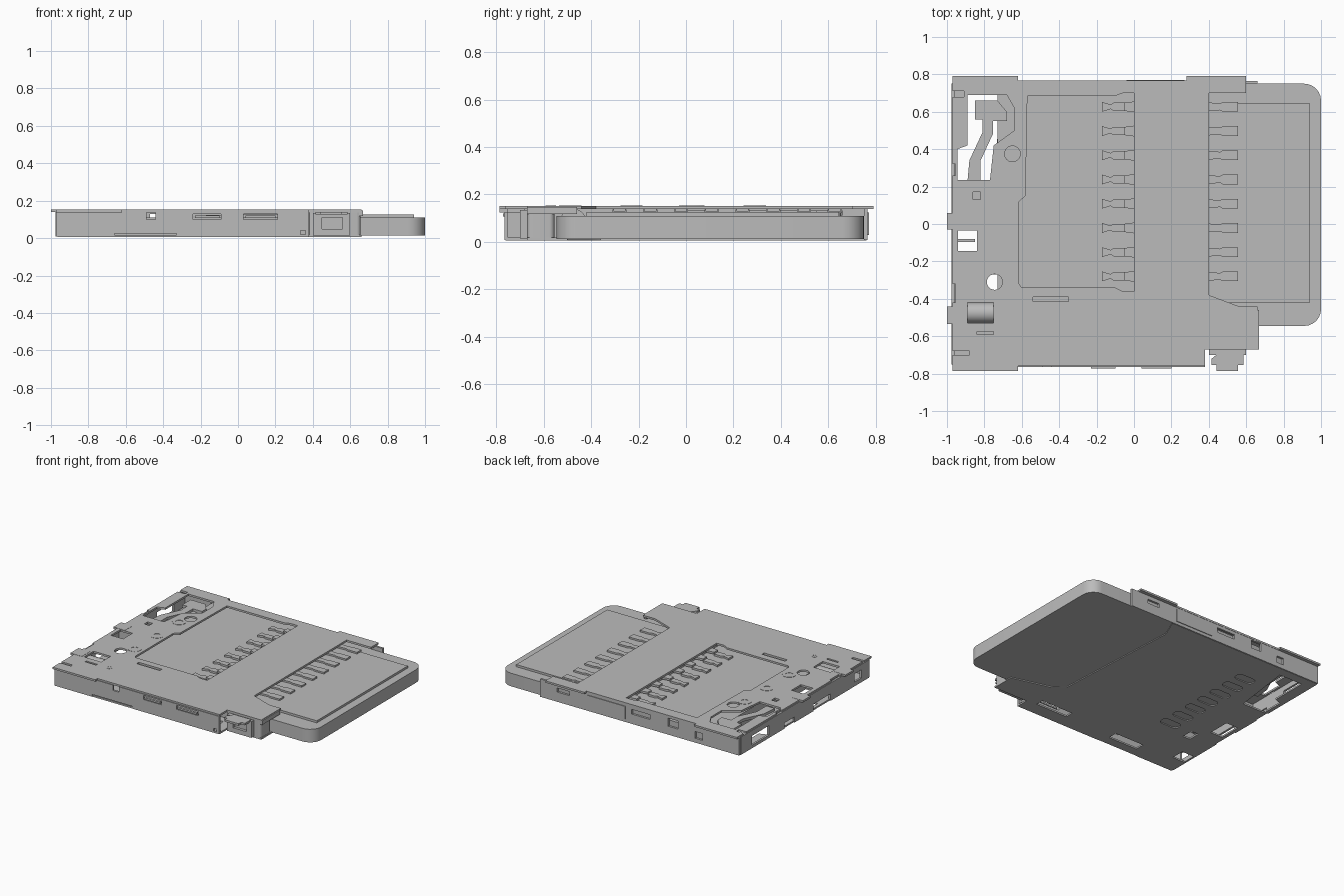
import bpy, bmesh, math
from mathutils import Vector

grey = bpy.data.materials.new("metal grey")
grey.diffuse_color = (0.5, 0.5, 0.5, 1)


def finish(name, bm):
    bmesh.ops.recalc_face_normals(bm, faces=bm.faces)
    me = bpy.data.meshes.new(name)
    bm.to_mesh(me)
    bm.free()
    me.materials.append(grey)
    ob = bpy.data.objects.new(name, me)
    bpy.context.collection.objects.link(ob)
    return ob


def add_prism(bm, pts, z0, z1):
    low = [bm.verts.new((x, y, z0)) for x, y in pts]
    high = [bm.verts.new((x, y, z1)) for x, y in pts]
    bm.faces.new(low[::-1])
    bm.faces.new(high)
    for i in range(len(pts)):
        j = (i + 1) % len(pts)
        bm.faces.new((low[i], low[j], high[j], high[i]))


def rect(x0, x1, y0, y1):
    return [(x0, y0), (x1, y0), (x1, y1), (x0, y1)]


def disc(x, y, r, n=24):
    return [(x + r * math.cos(a * math.tau / n), y + r * math.sin(a * math.tau / n)) for a in range(n)]


def rounded(x0, x1, y0, y1, r_left, r_right, n=6):
    pts = []
    corners = [(x1, y1, r_right, 0), (x0, y1, r_left, 90), (x0, y0, r_left, 180), (x1, y0, r_right, 270)]
    for x, y, r, start in corners:
        cx, cy = (x - r if x == x1 else x + r), (y - r if y == y1 else y + r)
        for i in range(n + 1):
            a = math.radians(start + 90 * i / n)
            pts.append((cx + r * math.cos(a), cy + r * math.sin(a)))
    return pts


def prisms(name, items):
    bm = bmesh.new()
    for pts, z0, z1 in items:
        add_prism(bm, pts, z0, z1)
    return finish(name, bm)


def box(name, x0, x1, y0, y1, z0, z1):
    return prisms(name, [(rect(x0, x1, y0, y1), z0, z1)])


def cut(ob, items):
    """Subtract prisms one at a time, discarding each cutter."""
    for item in items:
        tool = prisms("cutter", [item])
        tool.hide_render = True
        mod = ob.modifiers.new("cut", "BOOLEAN")
        mod.operation, mod.solver, mod.object = "DIFFERENCE", "EXACT", tool
        bpy.context.view_layer.update()
        deps = bpy.context.evaluated_depsgraph_get()
        me = bpy.data.meshes.new_from_object(ob.evaluated_get(deps))
        ob.modifiers.clear()
        if len(me.polygons):
            ob.data = me
        bpy.data.objects.remove(tool)


CONTACT_Y = [-0.28 + 0.1295 * i for i in range(8)]
lever_hole = [(-0.945, 0.235), (-0.77, 0.235), (-0.75, 0.42), (-0.64, 0.5), (-0.64, 0.62),
              (-0.68, 0.69), (-0.89, 0.69), (-0.89, 0.42), (-0.945, 0.40)]

# Roof sheet: wide flange at the rear end, stepped edge at the mouth
roof = prisms("shell_roof", [([(-0.97, -0.785), (-0.62, -0.785), (-0.62, -0.76), (0.38, -0.76), (0.38, -0.67),
                               (0.66, -0.67), (0.66, -0.44), (0.56, -0.44), (0.40, -0.38), (0.40, 0.70),
                               (0.60, 0.70), (0.60, 0.79), (0.28, 0.79), (0.28, 0.767), (-0.62, 0.767),
                               (-0.62, 0.79), (-0.97, 0.79)], 0.138, 0.152)])
window = [(-0.60, -0.34), (-0.10, -0.34), (-0.06, -0.36), (0, -0.36), (0, 0.70),
          (-0.06, 0.70), (-0.10, 0.685), (-0.57, 0.685), (-0.58, 0.15), (-0.615, 0.12), (-0.615, -0.32)]
holes = [lever_hole, window,
         rect(-0.54, -0.35, -0.415, -0.39), rect(-0.94, -0.84, -0.145, -0.035),
         rect(-0.89, -0.75, -0.53, -0.42), rect(-0.84, -0.75, -0.59, -0.575),
         rect(-0.86, -0.82, 0.13, 0.17), disc(-0.745, -0.31, 0.042), disc(-0.65, 0.375, 0.042),
         rect(-0.98, -0.91, 0.68, 0.71), rect(-0.98, -0.88, -0.70, -0.68),
         rect(-0.98, -0.955, 0.26, 0.32), rect(-0.98, -0.955, -0.42, -0.32)]
cut(roof, [(h, 0.1, 0.2) for h in holes])

# Floor sheet with contact slots and openings
floor = prisms("shell_floor", [([(-0.965, -0.76), (0.38, -0.76), (0.38, -0.67), (0.66, -0.67), (0.66, -0.5),
                                 (0.36, -0.42), (0.29, -0.36), (0.24, 0.62), (0.3, 0.76), (-0.965, 0.76)],
                                0.006, 0.018)])
floor_holes = [rounded(-0.63, -0.48, y - 0.035, y + 0.035, 0.03, 0.03) for y in CONTACT_Y[:-1]]
floor_holes += [[(-0.945, 0.235), (-0.76, 0.235), (-0.70, 0.69), (-0.89, 0.69), (-0.89, 0.42), (-0.945, 0.4)],
                rect(-0.94, -0.84, -0.2, -0.035), rect(-0.98, -0.86, -0.62, -0.52),
                rect(-0.6, -0.36, -0.69, -0.62), rect(0.04, 0.30, -0.66, -0.60), rect(-0.79, -0.73, -0.36, -0.27)]
cut(floor, [(h, -0.05, 0.03) for h in floor_holes])

# Side walls with latch slots
front = box("front_wall", -0.97, 0.38, -0.765, -0.75, 0.008, 0.14)
cut(front, [(rect(-0.24, -0.09, -0.8, -0.7), 0.10, 0.13), (rect(0.03, 0.21, -0.8, -0.7), 0.10, 0.13),
            (rect(-0.49, -0.44, -0.8, -0.7), 0.10, 0.16), (rect(-0.66, -0.33, -0.8, -0.7), -0.1, 0.025),
            (rect(0.335, 0.36, -0.8, -0.7), 0.02, 0.04)])
back = box("back_wall", -0.97, 0.66, 0.75, 0.765, 0.008, 0.14)
cut(back, [(rect(-0.24, -0.09, 0.7, 0.8), 0.08, 0.115), (rect(-0.47, -0.39, 0.7, 0.8), 0.07, 0.13),
           (rect(-0.67, -0.61, 0.7, 0.8), 0.04, 0.09), (rect(0.42, 0.52, 0.7, 0.8), 0.08, 0.11)])
box("back_panel", -0.04, 0.27, 0.763, 0.77, 0.03, 0.125)
for x0, x1 in ((-0.23, -0.10), (0.04, 0.20)):
    box("front_latch_tongue", x0, x1, -0.772, -0.755, 0.107, 0.12)

# Rear end wall with openings and solder tabs
rear = box("rear_wall", -0.975, -0.96, -0.75, 0.75, 0.008, 0.14)
cut(rear, [(rect(-1, -0.9, y0, y1), z0, z1) for y0, y1, z0, z1 in
           ((0.42, 0.62, 0.03, 0.1), (0.12, 0.24, -0.1, 0.05), (-0.3, -0.1, -0.1, 0.06), (-0.66, -0.58, 0.04, 0.1))])
for y0, y1 in ((-0.03, 0.06), (-0.535, -0.44)):
    box("rear_tab", -1.0, -0.905, y0, y1, 0.139, 0.1535)

# Memory card: body, raised label area, underside ridge
prisms("card_body", [(rounded(-0.73, 1.0, -0.545, 0.75, 0.03, 0.09), 0.013, 0.11)])
box("card_raised_panel", 0.02, 0.94, -0.42, 0.645, 0.105, 0.126)

# Contact fingers at the mouth and inside the window
fingers = []
for y in CONTACT_Y:
    fingers.append(([(0.39, y - 0.024), (0.46, y - 0.018), (0.475, y - 0.026), (0.555, y - 0.026),
                     (0.555, y + 0.026), (0.475, y + 0.026), (0.46, y + 0.018), (0.39, y + 0.024)], 0.128, 0.14))
    fingers.append(([(0.01, y - 0.03), (-0.05, y - 0.022), (-0.05, y + 0.022), (0.01, y + 0.03)], 0.122, 0.137))
    fingers.append(([(-0.05, y - 0.022), (-0.11, y - 0.022), (-0.125, y - 0.012), (-0.17, y - 0.026),
                     (-0.17, y + 0.026), (-0.125, y + 0.012), (-0.11, y + 0.022), (-0.05, y + 0.022)], 0.11, 0.124))
prisms("contact_fingers", fingers)

# Slider housing beside the mouth
prisms("slider_housing", [(rounded(0.38, 0.655, -0.67, -0.555, 0.005, 0.02), 0.012, 0.138)])
box("housing_lip", 0.645, 0.668, -0.67, -0.46, 0.118, 0.148)
clip = box("side_clip", 0.40, 0.60, -0.70, -0.668, 0.015, 0.135)
cut(clip, [(rect(0.45, 0.56, -0.72, -0.68), 0.05, 0.11)])
prisms("side_tab", [([(0.44, -0.68), (0.44, -0.70), (0.415, -0.72), (0.415, -0.755), (0.44, -0.755), (0.44, -0.785),
                      (0.555, -0.785), (0.555, -0.755), (0.585, -0.755), (0.585, -0.68)], 0.125, 0.14)])

# Spring lever in the rear opening
prisms("spring_lever", [([(-0.89, 0.23), (-0.82, 0.23), (-0.82, 0.34), (-0.755, 0.48), (-0.755, 0.55), (-0.68, 0.55),
                          (-0.68, 0.60), (-0.73, 0.66), (-0.85, 0.66), (-0.85, 0.56), (-0.81, 0.56),
                          (-0.81, 0.49), (-0.88, 0.34)], 0.112, 0.132)])

# Rivet rings and small rear parts
for x, y, r in ((-0.685, 0.29, 0.047), (-0.685, 0.03, 0.047), (-0.685, -0.23, 0.047), (-0.655, -0.57, 0.022)):
    ring = prisms("rivet_ring", [(disc(x, y, r), 0.145, 0.154)])
    cut(ring, [(disc(x, y, r * 0.55), 0.1, 0.2)])
box("rear_cross_arm", -0.94, -0.85, -0.095, -0.08, 0.08, 0.095)
box("pin_holder", -0.96, -0.86, -0.02, 0.1, 0.02, 0.135)

# Roller seen through the rear opening
bm = bmesh.new()
bmesh.ops.create_cone(bm, cap_ends=True, segments=24, radius1=0.055, radius2=0.055, depth=0.14)
for v in bm.verts:
    v.co = Vector((-0.82 + v.co.z, -0.475 + v.co.x, 0.085 + v.co.y))
finish("roller", bm)

# Smooth the round outlines, keep sharp edges
for ob in list(bpy.context.scene.objects):
    ob.select_set(True)
    bpy.context.view_layer.objects.active = ob
bpy.ops.object.shade_smooth_by_angle(angle=math.radians(30))
